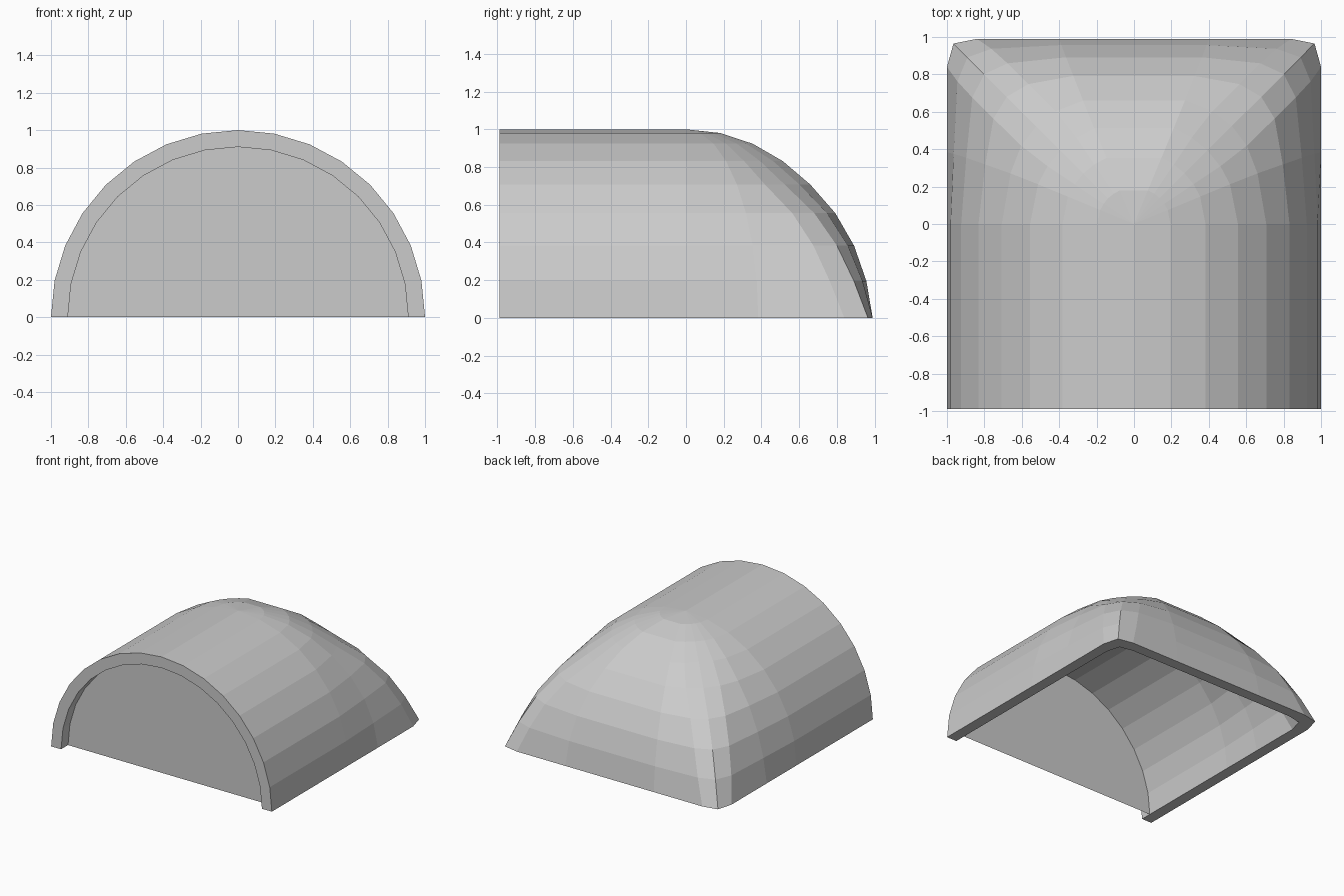
import bpy, bmesh, math

if "Cube" in bpy.data.objects:
    bpy.data.objects.remove(bpy.data.objects["Cube"])

N = 8                      # rings from crown to base
FRONT, WALL = -0.99, 0.91  # front plane, inner/outer scale
BLEND = [0, 0, 0, 0.0, 0.13, 0.43, 0.62, 0.78, 1.0]  # round crown -> square base

# column angle and its corner-squared target at the base (right half)
COLS = [(0, 1.0, 0.0), (22.5, 1.0, 0.383), (33.75, 1.0, 0.84),
        (45, 0.965, 0.965), (56.25, 0.84, 0.99), (67.5, 0.40, 0.99)]


def columns():
    right = []
    for deg, sx, sy in COLS:
        a = math.radians(deg)
        right.append((math.cos(a), math.sin(a), sx, sy))
    return right + [(-cx, cy, -sx, sy) for cx, cy, sx, sy in reversed(right)]


def shell_layer(bm, s):
    """Vaulted roof surface at scale s; returns base edge loop and front arch."""
    rings = []
    for i in range(1, N + 1):
        a = math.pi / 2 * i / N
        r, z, t = math.sin(a) * s, math.cos(a) * s, BLEND[i]
        rings.append([bm.verts.new((r * (cx + t * (sx - cx)),
                                    r * (cy + t * (sy - cy)), z))
                      for cx, cy, sx, sy in columns()])
    apex = bm.verts.new((0, 0, s))
    # domed back
    for p, q in zip(rings[0], rings[0][1:]):
        bm.faces.new((apex, p, q))
    for up, low in zip(rings, rings[1:]):
        for j in range(len(up) - 1):
            bm.faces.new((up[j], low[j], low[j + 1], up[j + 1]))
    # barrel front
    mid = [r[0] for r in reversed(rings)] + [apex] + [r[-1] for r in rings]
    arch = [bm.verts.new((v.co.x, FRONT, v.co.z)) for v in mid]
    for j in range(len(mid) - 1):
        bm.faces.new((mid[j], mid[j + 1], arch[j + 1], arch[j]))
    return [arch[0]] + rings[-1] + [arch[-1]], arch


def finish(bm, name):
    bmesh.ops.recalc_face_normals(bm, faces=bm.faces)
    mesh = bpy.data.meshes.new(name)
    bm.to_mesh(mesh)
    bm.free()
    obj = bpy.data.objects.new(name, mesh)
    bpy.context.collection.objects.link(obj)


# roof shell: outer and inner layers joined along base rim and front arch
bm = bmesh.new()
outer, inner = shell_layer(bm, 1.0), shell_layer(bm, WALL)
for a, b in zip(outer, inner):
    for j in range(len(a) - 1):
        bm.faces.new((a[j], a[j + 1], b[j + 1], b[j]))
finish(bm, "roof_shell")

# recessed front panel
bm = bmesh.new()
bm.faces.new([bm.verts.new((WALL * math.cos(math.pi * i / (2 * N)), FRONT + 0.09,
                            WALL * math.sin(math.pi * i / (2 * N))))
              for i in range(2 * N + 1)])
finish(bm, "front_panel")
